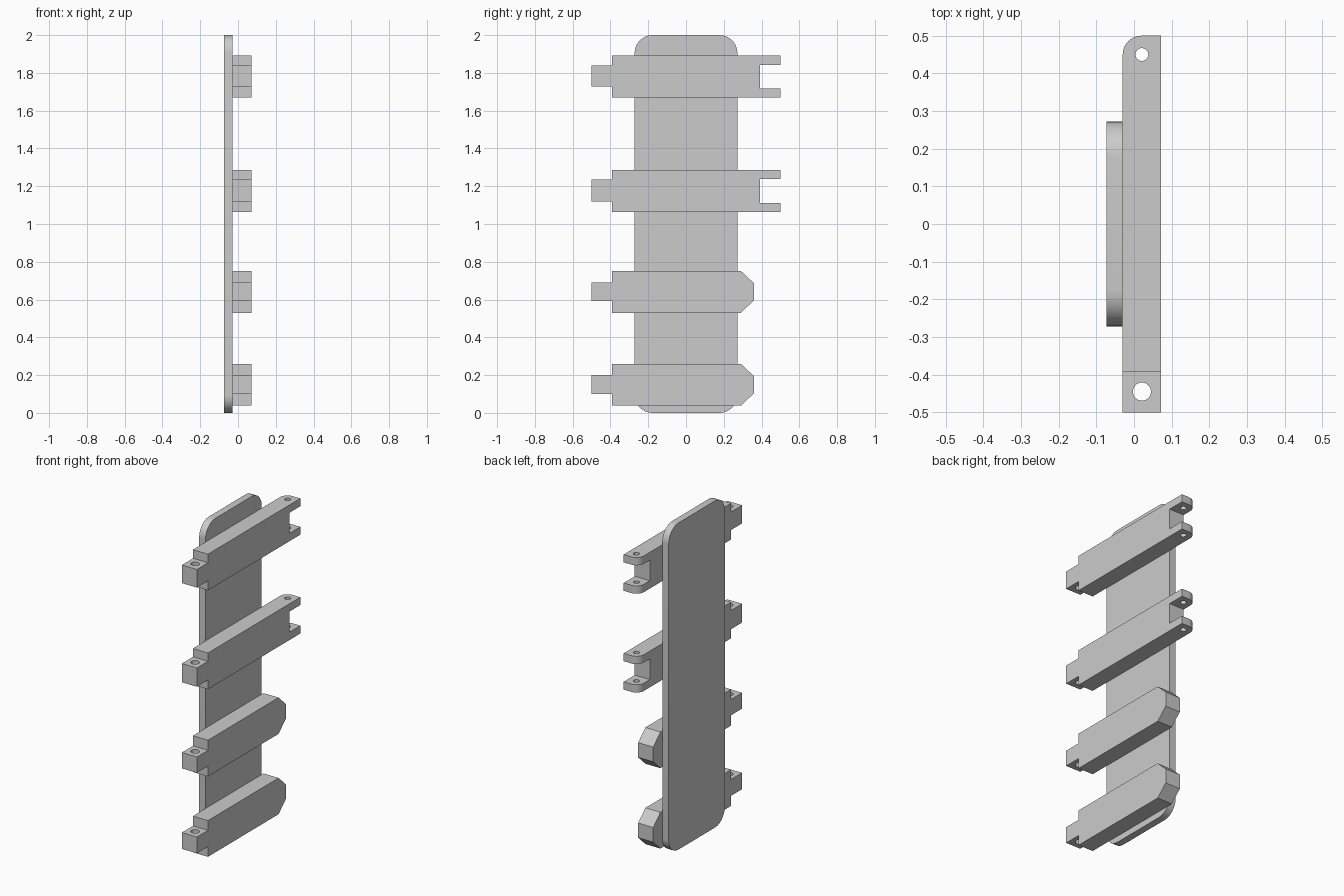
import bpy, bmesh
from math import sin, cos, pi

if "Cube" in bpy.data.objects:
    bpy.data.objects.remove(bpy.data.objects["Cube"])

X_BACK, X_MID, X_FRONT = -0.073, -0.03, 0.072


def extrude_profile(name, pts, x0, x1, round_end=None):
    """Extrude a (y, z) outline along x; optionally round the rear edges at y = round_end."""
    bm = bmesh.new()
    face = bm.faces.new([bm.verts.new((x0, y, z)) for y, z in pts])
    res = bmesh.ops.extrude_face_region(bm, geom=[face])
    for v in res["geom"]:
        if isinstance(v, bmesh.types.BMVert):
            v.co.x = x1
    if round_end is not None:
        edges = [e for e in bm.edges
                 if all(abs(v.co.x - x0) < 1e-5 and abs(v.co.y - round_end) < 1e-5 for v in e.verts)]
        bmesh.ops.bevel(bm, geom=edges, offset=0.05, segments=8, profile=0.5, affect='EDGES')
    bmesh.ops.recalc_face_normals(bm, faces=bm.faces)
    mesh = bpy.data.meshes.new(name)
    bm.to_mesh(mesh)
    bm.free()
    obj = bpy.data.objects.new(name, mesh)
    bpy.context.collection.objects.link(obj)
    return obj


def smooth(obj):
    bpy.ops.object.select_all(action='DESELECT')
    obj.select_set(True)
    bpy.context.view_layer.objects.active = obj
    bpy.ops.object.shade_smooth_by_angle(angle=0.5)


def drill(obj, y, z, radius):
    """Cut a vertical pin hole through the part."""
    bpy.ops.mesh.primitive_cylinder_add(vertices=32, radius=radius, depth=0.4, location=(0.021, y, z))
    cutter = bpy.context.object
    mod = obj.modifiers.new("pin_hole", 'BOOLEAN')
    mod.operation, mod.solver, mod.object = 'DIFFERENCE', 'EXACT', cutter
    bpy.ops.object.select_all(action='DESELECT')
    obj.select_set(True)
    bpy.context.view_layer.objects.active = obj
    bpy.ops.object.modifier_apply(modifier=mod.name)
    bpy.data.objects.remove(cutter)


# Back plate with rounded corners
W, H, R, N = 0.272, 2.0, 0.095, 10
outline = []
for cy, cz, start in ((W - R, H - R, 0), (R - W, H - R, 1), (R - W, R, 2), (W - R, R, 3)):
    for i in range(N + 1):
        a = (start + i / N) * pi / 2
        outline.append((cy + R * cos(a), cz + R * sin(a)))
smooth(extrude_profile("back_plate", outline, X_BACK, X_MID))


# Cross bars: tongue at -y, fork or chamfered tip at +y
def cross_bar(name, z, fork, tongue):
    h = 0.111
    t0, t1 = tongue
    left = [(-0.393, z + h), (-0.393, t1), (-0.5, t1), (-0.5, t0), (-0.393, t0), (-0.393, z - h)]
    if fork:
        g = 0.063
        right = [(0.5, z - h), (0.5, z - g), (0.393, z - g),
                 (0.393, z + g), (0.5, z + g), (0.5, z + h)]
    else:
        right = [(0.29, z - h), (0.36, z - 0.045), (0.36, z + 0.045), (0.29, z + h)]
    bar = extrude_profile(name, left + right, X_MID, X_FRONT, 0.5 if fork else None)
    drill(bar, -0.445, z, 0.024)
    if fork:
        drill(bar, 0.45, z, 0.017)
    smooth(bar)


cross_bar("lower_tip_bar", 0.149, False, (0.10, 0.20))
cross_bar("upper_tip_bar", 0.641, False, (0.593, 0.69))
cross_bar("lower_fork_bar", 1.175, True, (1.12, 1.235))
cross_bar("upper_fork_bar", 1.78, True, (1.727, 1.838))
